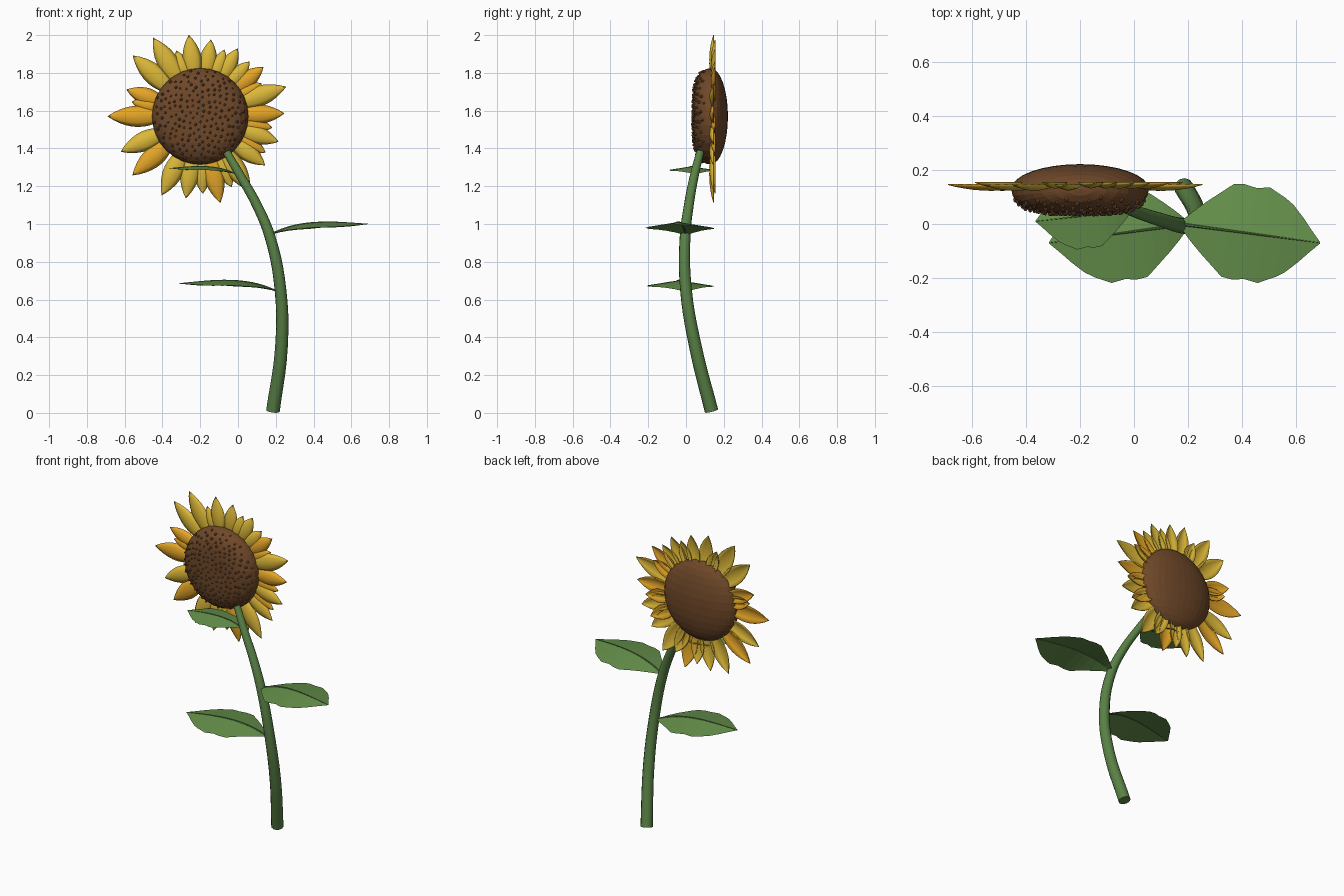
import bpy, bmesh, math, random
from mathutils import Vector, Matrix

random.seed(4)
if "Cube" in bpy.data.objects:
    bpy.data.objects.remove(bpy.data.objects["Cube"])


def material(name, rgb):
    m = bpy.data.materials.new(name)
    m.use_nodes = True
    m.diffuse_color = (*rgb, 1)
    m.node_tree.nodes["Principled BSDF"].inputs["Base Color"].default_value = (*rgb, 1)
    return m


STEM = material("stem green", (0.10, 0.22, 0.06))
LEAF = material("leaf green", (0.13, 0.28, 0.07))
BROWN = material("disc brown", (0.16, 0.065, 0.022))
SEED = material("seed brown", (0.19, 0.09, 0.035))
YELLOW = material("petal yellow", (0.72, 0.48, 0.04))
ORANGE = material("petal orange", (0.78, 0.38, 0.02))


def add_object(name, bm, mat, smooth=None):
    me = bpy.data.meshes.new(name)
    bm.to_mesh(me)
    bm.free()
    me.materials.append(mat)
    ob = bpy.data.objects.new(name, me)
    bpy.context.collection.objects.link(ob)
    if smooth:
        activate(ob)
        bpy.ops.object.shade_smooth_by_angle(angle=math.radians(smooth))
    return ob


def activate(ob):
    bpy.ops.object.select_all(action="DESELECT")
    ob.select_set(True)
    bpy.context.view_layer.objects.active = ob


def tube(name, path, mat, sides=4):
    """Tapered tube through (point, radius) pairs."""
    cu = bpy.data.curves.new(name, "CURVE")
    cu.dimensions = "3D"
    cu.bevel_depth = 1
    cu.bevel_resolution = sides
    cu.use_fill_caps = True
    cu.resolution_u = 5
    sp = cu.splines.new("BEZIER")
    sp.bezier_points.add(len(path) - 1)
    for bp, (co, r) in zip(sp.bezier_points, path):
        bp.co, bp.radius = co, r
        bp.handle_left_type = bp.handle_right_type = "AUTO"
    cu.materials.append(mat)
    ob = bpy.data.objects.new(name, cu)
    bpy.context.collection.objects.link(ob)
    activate(ob)
    bpy.ops.object.convert(target="MESH")
    bpy.ops.object.shade_smooth_by_angle(angle=math.radians(40))
    return ob


def grid_faces(bm, rows):
    for a, b in zip(rows, rows[1:]):
        for i in range(len(a) - 1):
            bm.faces.new((a[i], a[i + 1], b[i + 1], b[i]))


# Curved stem
stem_points = [(0.185, 0.135, 0.01), (0.23, 0.05, 0.35), (0.225, 0, 0.65),
               (0.17, -0.005, 0.93), (0.1, 0.015, 1.1), (0.01, 0.045, 1.26),
               (-0.06, 0.075, 1.38)]
tube("stem", [(p, 0.036 - 0.015 * i / 6) for i, p in enumerate(stem_points)], STEM)

# Leaves: arched blades with scalloped edges and a raised midrib
LEAF_EDGE = [(0, 0.015), (0.08, 0.1), (0.165, 0.18), (0.27, 0.27), (0.34, 0.33),
             (0.42, 0.34), (0.5, 0.325), (0.6, 0.34), (0.72, 0.28), (0.78, 0.24),
             (0.86, 0.16), (0.93, 0.08), (1, 0.005)]


def leaf(name, base, tip):
    base, tip = Vector(base), Vector(tip)
    along = tip - base
    size = along.xy.length
    side = Vector((-along.y, along.x, 0)).normalized()

    def spine(t):
        return base + along * t + Vector((0, 0, 0.28 * size * t * (1 - t) * (1.4 - 0.8 * t)))

    bm = bmesh.new()
    rows = []
    for t, w in LEAF_EDGE:
        row = []
        for k in (-1, -0.5, 0, 0.5, 1):
            droop = Vector((0, 0, -0.16 * w * size * abs(k)))
            row.append(bm.verts.new(spine(t) + side * (k * w * size) + droop))
        rows.append(row)
    grid_faces(bm, rows)
    bmesh.ops.recalc_face_normals(bm, faces=bm.faces)
    add_object(name, bm, LEAF)
    rib = [(spine(t / 6), 0.011 * size * (1 - 0.13 * t)) for t in range(7)]
    tube(name + "_midrib", rib, STEM, 1)


leaf("lower_right_leaf", (0.205, 0, 0.645), (-0.315, -0.07, 0.685))
leaf("middle_left_leaf", (0.17, 0, 0.945), (0.69, -0.07, 1.0))
leaf("upper_right_leaf", (-0.01, 0.05, 1.265), (-0.365, 0.01, 1.295))

# Flower disc: squashed ball, flatter at the front
CENTRE = Vector((-0.2, 0.13, 1.57))
RADIUS, DEPTH = 0.255, 0.092


def front_depth(r):
    return -DEPTH * math.sqrt(max(0, 1 - (r / RADIUS) ** 4))


bm = bmesh.new()
bmesh.ops.create_uvsphere(bm, u_segments=32, v_segments=16, radius=RADIUS)
for v in bm.verts:
    r = min(RADIUS, math.hypot(v.co.x, v.co.z))
    if v.co.y < -0.001:
        v.co.y = front_depth(r)
    else:
        v.co.y *= DEPTH / RADIUS
bmesh.ops.translate(bm, vec=CENTRE, verts=bm.verts)
add_object("flower_disc", bm, BROWN)

# Seeds in a spiral over the front
bm = bmesh.new()
COUNT = 190
for i in range(COUNT):
    r = 0.247 * math.sqrt((i + 0.5) / COUNT)
    a = i * math.pi * (3 - math.sqrt(5)) + random.uniform(-0.06, 0.06)
    at = CENTRE + Vector((r * math.cos(a), front_depth(r), r * math.sin(a)))
    shape = Matrix.Diagonal((1, 1.4, 1, 1))
    bmesh.ops.create_icosphere(bm, subdivisions=1, radius=random.uniform(0.006, 0.009),
                               matrix=Matrix.Translation(at) @ shape)
add_object("seeds", bm, SEED)


# Petals: cupped pointed blades around the disc
def petal(name, degrees, length, mat, layer):
    a = math.radians(degrees)
    out = Vector((math.cos(a), 0, math.sin(a)))
    side = Vector((-out.z, 0, out.x))
    start, width = 0.2, 0.115 * length
    bm = bmesh.new()
    rows = []
    steps = 9
    for i in range(steps + 1):
        t = i / steps
        w = width * max(0.02, math.sin(math.pi * (0.1 + 0.9 * t)) ** 0.85)
        mid = CENTRE + out * (start + (length - start) * t)
        row = []
        for k in (-1, -0.6, 0, 0.6, 1):
            cup = -0.022 * (1 - k * k) * w / width
            row.append(bm.verts.new(mid + side * (k * w) + Vector((0, 0.015 + layer + cup, 0))))
        rows.append(row)
    grid_faces(bm, rows)
    bmesh.ops.recalc_face_normals(bm, faces=bm.faces)
    ob = add_object(name, bm, mat, 60)
    solid = ob.modifiers.new("thickness", "SOLIDIFY")
    solid.thickness = 0.004


YELLOW_PETALS = [(138, 0.48), (121, 0.485), (98, 0.435), (82, 0.41), (70, 0.375),
                 (61, 0.41), (48, 0.39), (19, 0.48), (-18, 0.435), (-37, 0.43),
                 (-56, 0.475), (-66, 0.41), (-88, 0.41), (-100, 0.44), (-116, 0.465),
                 (-156, 0.46), (110, 0.37)]
ORANGE_PETALS = [(180, 0.49), (160, 0.415), (168, 0.37), (38, 0.425), (28, 0.37),
                 (2, 0.445), (-9, 0.385), (-29, 0.395), (-77, 0.47), (-139, 0.475)]
for label, mat, petals in (("yellow", YELLOW, YELLOW_PETALS), ("orange", ORANGE, ORANGE_PETALS)):
    for i, (deg, length) in enumerate(petals):
        petal(f"{label}_petal_{i + 1}", deg, length, mat, 0.008 if length < 0.43 else 0)
